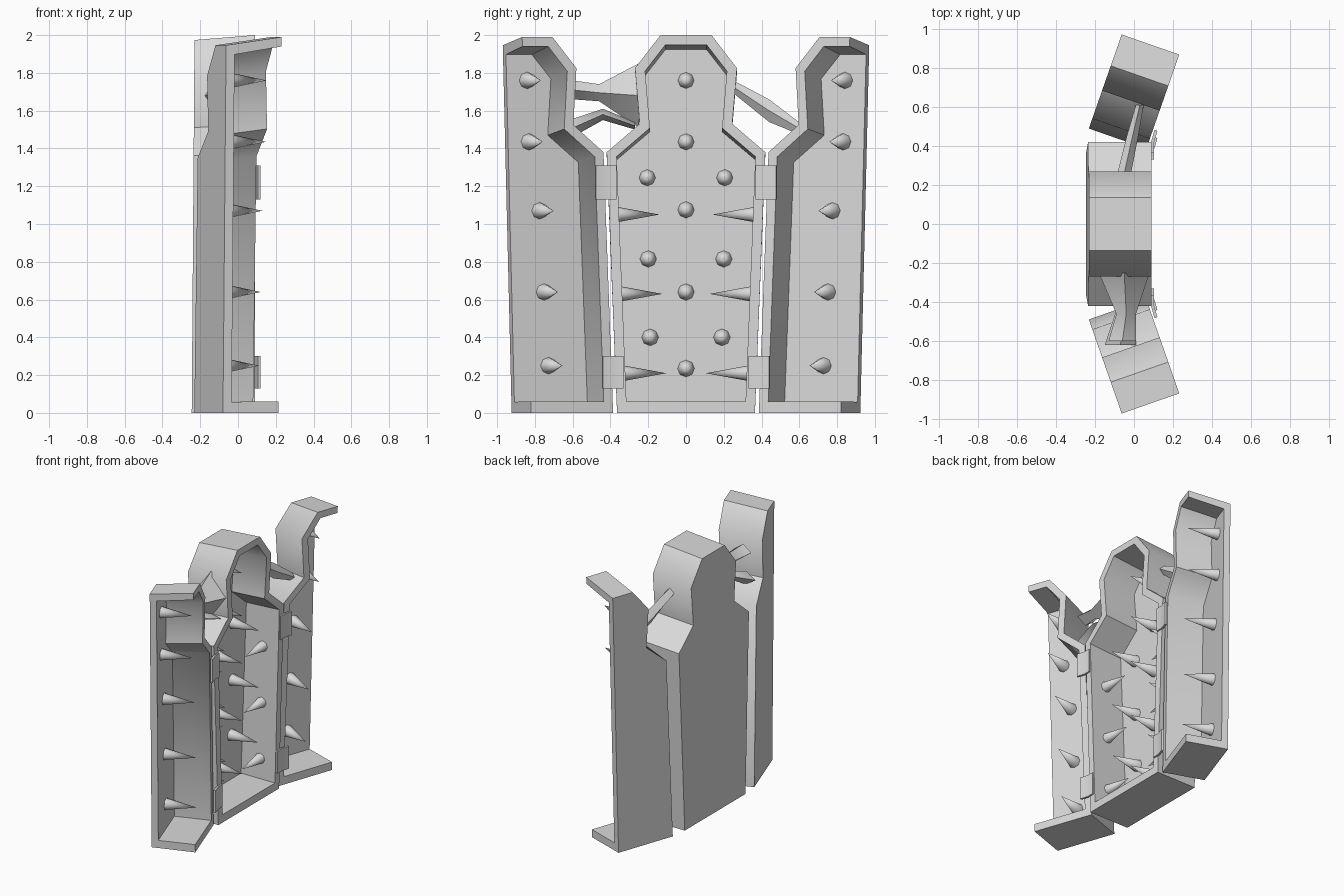
import bpy, bmesh, math
from mathutils import Vector

if "Cube" in bpy.data.objects:
    bpy.data.objects.remove(bpy.data.objects["Cube"])

steel = bpy.data.materials.new("pale_steel")
steel.diffuse_color = (0.7, 0.7, 0.7, 1)
steel.use_nodes = True
steel.node_tree.nodes["Principled BSDF"].inputs["Base Color"].default_value = steel.diffuse_color


def finish(bm, name, angle=50):
    bmesh.ops.recalc_face_normals(bm, faces=bm.faces)
    me = bpy.data.meshes.new(name)
    bm.to_mesh(me)
    bm.free()
    me.materials.append(steel)
    ob = bpy.data.objects.new(name, me)
    bpy.context.collection.objects.link(ob)
    bpy.ops.object.select_all(action='DESELECT')
    ob.select_set(True)
    bpy.context.view_layer.objects.active = ob
    bpy.ops.object.shade_smooth_by_angle(angle=math.radians(angle))
    return ob


def inset(pts, widths):
    """Offset a counter-clockwise outline inward, one width per edge."""
    n = len(pts)
    lines = []
    for i in range(n):
        a, b = Vector(pts[i]), Vector(pts[(i + 1) % n])
        d = (b - a).normalized()
        lines.append((a + Vector((-d.y, d.x)) * widths[i], d))
    out = []
    for i in range(n):
        (p, d), (q, e) = lines[i - 1], lines[i]
        t = (q - p).cross(e) / d.cross(e)
        out.append(tuple(p + d * t))
    return out


def shell(name, outline, widths, place, depth, floor, back_scale, open_edge=None):
    """Hollow tray: outer wall, rim, inner wall and floor."""
    bm = bmesh.new()
    inner = inset(outline, widths)
    n = len(outline)

    def ring(pts, d, s=1):
        return [bm.verts.new(place(u, z * s, d)) for u, z in pts]

    A = ring(outline, -depth, back_scale)
    B = ring(outline, 0)
    C = ring(inner, 0)
    D = ring(inner, -depth + floor, back_scale)
    bm.faces.new(A)
    bm.faces.new(D)
    for i in range(n):
        j = (i + 1) % n
        if i == open_edge:
            bm.faces.new((A[i], B[i], C[i], D[i], D[j], C[j], B[j], A[j]))
            continue
        for P, Q in ((A, B), (B, C), (C, D)):
            bm.faces.new((P[i], P[j], Q[j], Q[i]))
    return finish(bm, name)


def spike(name, base, direction, length, radius=0.045):
    """Eight-sided cone standing on its base point."""
    bm = bmesh.new()
    bmesh.ops.create_cone(bm, cap_ends=True, segments=8, radius1=radius,
                          radius2=0.0, depth=length)
    bmesh.ops.translate(bm, verts=bm.verts, vec=(0, 0, length / 2))
    rot = Vector(direction).to_track_quat('Z', 'Y').to_matrix()
    bmesh.ops.rotate(bm, verts=bm.verts, cent=(0, 0, 0), matrix=rot)
    bmesh.ops.translate(bm, verts=bm.verts, vec=base)
    return finish(bm, name)


def web(name, sections):
    """Stretched strand of diamond sections: (y, x, z, half x, half z)."""
    bm = bmesh.new()
    rings = [[bm.verts.new(p) for p in ((x - hx, y, z), (x, y, z + hz),
                                        (x + hx, y, z), (x, y, z - hz))]
             for y, x, z, hx, hz in sections]
    bm.faces.new(rings[0])
    bm.faces.new(rings[-1])
    for R, S in zip(rings, rings[1:]):
        for i in range(4):
            j = (i + 1) % 4
            bm.faces.new((R[i], R[j], S[j], S[i]))
    return finish(bm, name)


# Central case, opening toward +x
half = [(0.365, 0), (0.42, 1.38), (0.245, 1.53), (0.27, 1.825), (0.135, 2.0)]
case_outline = half + [(-y, z) for y, z in reversed(half)]


def case_place(y, z, d):
    return Vector((0.09 + d * (1 - 0.022 * z), y, z))


shell("case", case_outline, [0.052] * 9 + [0.06], case_place, 0.335, 0.05, 0.987)

# Spikes on the back of the case
FLOOR_X = -0.195
for z in (1.76, 1.435, 1.075, 0.64, 0.235):
    spike("case_spike", (FLOOR_X, 0, z), (1, 0, 0), 0.23)
for y, z in ((0.205, 1.245), (0.2, 0.815), (0.19, 0.40)):
    for s in (-1, 1):
        spike("case_spike", (FLOOR_X, s * y, z), (1, 0, 0), 0.23)

# Door frame: u runs from the free edge to the hinge, d along the opening direction
U = Vector((-0.33, 0.944, 0))
N = Vector((0.944, 0.33, 0))
ORIGIN = Vector((0.215, -0.82, 0))
door_outline = [(0, 0), (0.46, 0), (0.406, 1.38), (0.237, 1.525),
                (0.254, 1.825), (0.12, 1.99), (-0.05, 1.99)]
door_widths = [0.06, 0.05, 0.05, 0.05, 0.05, 0.05, 0.0]
door_spikes = ((0.07, 1.76), (0.08, 1.435), (0.14, 1.07), (0.165, 0.64), (0.19, 0.25))

for s, side in ((-1, "left"), (1, "right")):
    def door_place(u, z, d):
        p = ORIGIN + U * u + N * d
        return Vector((p.x, -s * p.y, z))

    shell(side + "_door", door_outline, door_widths, door_place,
          0.312, 0.048, 0.978, open_edge=6)
    for u, z in door_spikes:
        spike(side + "_door_spike", door_place(u, z, -0.267),
              (N.x, -s * N.y, 0), 0.225)

    # Spikes on the side walls of the case
    for y, z in ((0.36, 1.05), (0.345, 0.63), (0.325, 0.21)):
        spike(side + "_wall_spike", (-0.04, s * y, z), (0, -s, 0), 0.22, 0.04)

    # Hinges: bent strap from the case rim to the door rim
    for z0, z1, y in ((0.13, 0.30, 0.33), (1.13, 1.31, 0.367)):
        bm = bmesh.new()
        path = [(0.088, y), (0.088, y + 0.055), (0.105, y + 0.115),
                (0.12, y + 0.11), (0.102, y + 0.05), (0.102, y)]
        lo = [bm.verts.new((px, s * py, z0)) for px, py in path]
        hi = [bm.verts.new((px, s * py, z1)) for px, py in path]
        bm.faces.new(lo)
        bm.faces.new(hi)
        for i in range(6):
            j = (i + 1) % 6
            bm.faces.new((lo[i], lo[j], hi[j], hi[i]))
        finish(bm, side + "_hinge", 20)

# Stretched webs between the head of the case and the doors
web("left_upper_web", [(-0.25, -0.05, 1.68, 0.13, 0.17),
                       (-0.46, -0.04, 1.695, 0.05, 0.045),
                       (-0.60, -0.06, 1.71, 0.07, 0.05)])
web("left_lower_web", [(-0.27, -0.05, 1.52, 0.10, 0.02),
                       (-0.44, -0.04, 1.58, 0.05, 0.03),
                       (-0.62, -0.07, 1.50, 0.08, 0.05)])
web("right_web", [(0.26, -0.05, 1.72, 0.035, 0.035),
                  (0.44, -0.01, 1.60, 0.03, 0.06),
                  (0.61, 0.03, 1.50, 0.02, 0.03)])
